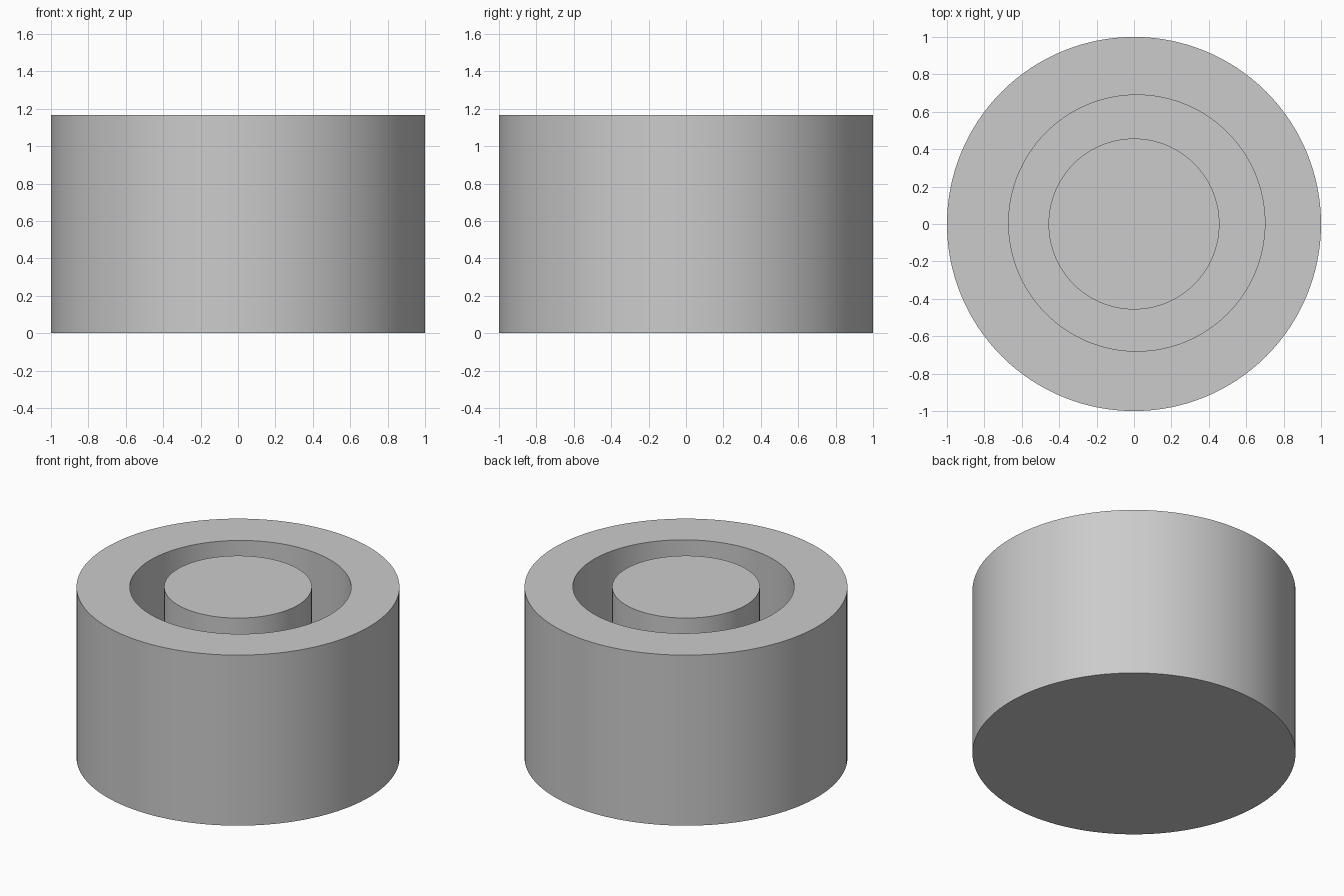
import bpy, bmesh
from math import cos, sin, tau

cube = bpy.data.objects.get("Cube")
if cube:
    bpy.data.objects.remove(cube)

SEGMENTS = 128
HEIGHT = 1.165
FLOOR = 0.25

# Single plain grey material
grey = bpy.data.materials.new("plain_grey")
grey.use_nodes = True
colour = (0.6, 0.6, 0.6, 1)
grey.diffuse_color = colour
grey.node_tree.nodes["Principled BSDF"].inputs["Base Color"].default_value = colour


def ring(bm, radius, z, cx=0, cy=0):
    angles = [tau * i / SEGMENTS for i in range(SEGMENTS)]
    return [bm.verts.new((cx + radius * cos(a), cy + radius * sin(a), z)) for a in angles]


def stacked_solid(name, sections):
    """Join successive rings into a closed solid with capped ends."""
    bm = bmesh.new()
    rings = [ring(bm, *section) for section in sections]
    for lower, upper in zip(rings, rings[1:]):
        for i in range(SEGMENTS):
            j = (i + 1) % SEGMENTS
            bm.faces.new((lower[i], lower[j], upper[j], upper[i]))
    bm.faces.new(rings[0][::-1])
    bm.faces.new(rings[-1])
    bmesh.ops.recalc_face_normals(bm, faces=bm.faces[:])
    mesh = bpy.data.meshes.new(name)
    bm.to_mesh(mesh)
    bm.free()
    mesh.materials.append(grey)
    obj = bpy.data.objects.new(name, mesh)
    bpy.context.collection.objects.link(obj)
    bpy.ops.object.select_all(action="DESELECT")
    obj.select_set(True)
    bpy.context.view_layer.objects.active = obj
    bpy.ops.object.shade_smooth_by_angle()
    return obj


# Thick outer wall, slightly off-centre well, and central post in one surface
hole = (0.015, 0.005)
stacked_solid("cup_with_center_post", [
    (1, 0),
    (1, HEIGHT),
    (0.685, HEIGHT, *hole),
    (0.685, FLOOR, *hole),
    (0.457, FLOOR),
    (0.457, HEIGHT),
])
